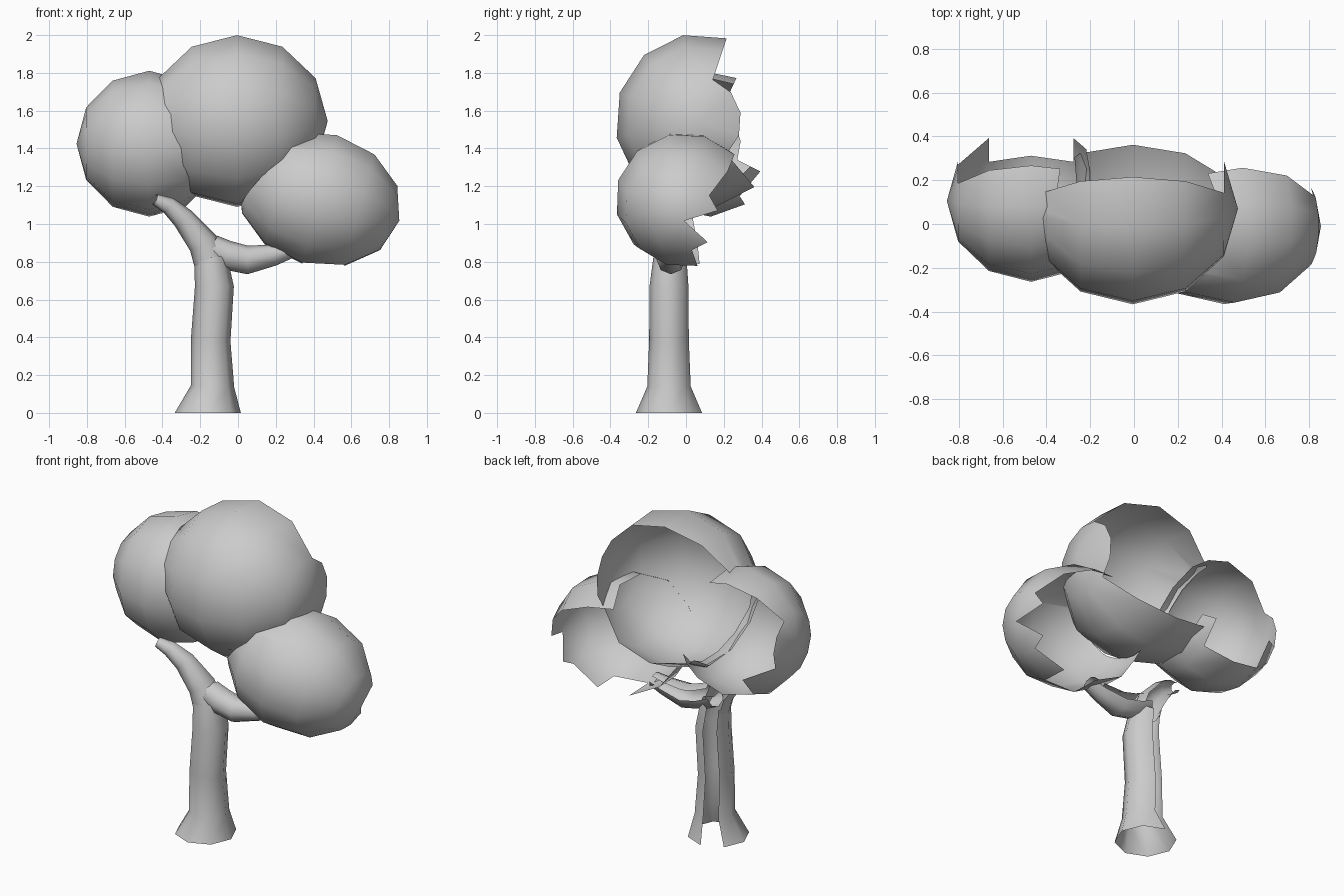
import bpy, bmesh, math
from mathutils import Vector, Matrix

if "Cube" in bpy.data.objects:
    bpy.data.objects.remove(bpy.data.objects["Cube"])


def finish(bm, name):
    me = bpy.data.meshes.new(name)
    bm.to_mesh(me)
    bm.free()
    for p in me.polygons:
        p.use_smooth = True
    ob = bpy.data.objects.new(name, me)
    bpy.context.collection.objects.link(ob)
    return ob


def open_back(bm, direction, limit):
    """Remove the faces that look along direction, leaving an open shell."""
    bm.normal_update()
    d = Vector(direction).normalized()
    gone = [f for f in bm.faces if f.normal.dot(d) > limit]
    bmesh.ops.delete(bm, geom=gone, context='FACES')


def seam(a, b):
    """Plane in which two crowns meet: point, and normal from a to b."""
    v = b['c'] - a['c']
    d = v.length
    t = (d * d + a['r'] ** 2 - b['r'] ** 2) / (2 * d) + .03
    return a['c'] + v / d * t, v / d


def rot(deg, axis):
    return Matrix.Rotation(math.radians(deg), 4, axis)


# leaf crowns (poles along x): centre, radii, spin about x, tilt about y,
# mean radius for the seams, and where the shell is open
crowns = {
    'left_crown': dict(c=Vector((-.47, .105, 1.425)), s=(.385, .37, .387), spin=4, tilt=0,
                       r=.38, open=((0, .96, .28), .47)),
    'top_crown': dict(c=Vector((-.005, .07, 1.545)), s=(.48, .445, .463), spin=11, tilt=0,
                      r=.465, open=((0, .95, .316), .41)),
    'right_crown': dict(c=Vector((.432, -.01, 1.13)), s=(.437, .365, .362), spin=13, tilt=15,
                        r=.38, open=((0, .9, -.4), .36)),
}
neighbours = {
    'left_crown': ['top_crown'],
    'top_crown': ['left_crown'],
    'right_crown': ['top_crown'],
}
for name, k in crowns.items():
    bm = bmesh.new()
    bmesh.ops.create_uvsphere(bm, u_segments=12, v_segments=6, radius=1)
    bm.transform(Matrix.Translation(k['c']) @ rot(k['tilt'], 'Y') @ Matrix.Diagonal((*k['s'], 1))
                 @ rot(k['spin'], 'X') @ rot(90, 'Y'))
    open_back(bm, *k['open'])
    # trim the part buried in the neighbouring crown
    for other in neighbours[name]:
        p, n = seam(k, crowns[other])
        bmesh.ops.bisect_plane(bm, geom=bm.verts[:] + bm.edges[:] + bm.faces[:],
                               plane_co=p, plane_no=n, clear_outer=True)
    finish(bm, name)


def tube(name, pts, direction, limit, level_start=False, sides=8):
    """Round limb through (x, y, z, radius) points, open at the back."""
    bm = bmesh.new()
    P = [Vector(p[:3]) for p in pts]
    rings = []
    for i, p in enumerate(P):
        t = (P[min(i + 1, len(P) - 1)] - P[max(i - 1, 0)]).normalized()
        if level_start and i == 0:
            t = Vector((0, 0, 1))
        v = Vector((0, 1, 0))
        v = (v - t * v.dot(t)).normalized()
        u = v.cross(t)
        r = pts[i][3]
        rings.append([bm.verts.new(p + r * (u * math.cos(a) + v * math.sin(a)))
                      for a in (2 * math.pi * j / sides for j in range(sides))])
    for a, b in zip(rings, rings[1:]):
        for j in range(sides):
            n = (j + 1) % sides
            bm.faces.new((a[j], a[n], b[n], b[j]))
    open_back(bm, direction, limit)
    return finish(bm, name)


# trunk with flared foot and a slit at the back
tube('trunk', [(-.16, -.09, 0, .175), (-.135, -.09, .14, .115), (-.145, -.09, .38, .105),
               (-.125, -.09, .67, .103), (-.145, -.085, .82, .088)],
     (-.4, .92, 0), .8, level_start=True)
# left branch leans up and rests on the front of the left crown
tube('left_branch', [(-.15, -.085, .80, .085), (-.185, -.09, .90, .08),
                     (-.29, -.11, 1.03, .06), (-.37, -.14, 1.10, .045), (-.44, -.16, 1.13, .03)],
     (0, 1, 0), .6)
# right branch sags, then runs into the right crown
tube('right_branch', [(-.14, -.08, .87, .075), (-.06, -.08, .835, .078), (.05, -.08, .81, .076),
                      (.19, -.075, .835, .056), (.27, -.07, .86, .045)],
     (0, .8, .6), .95)
